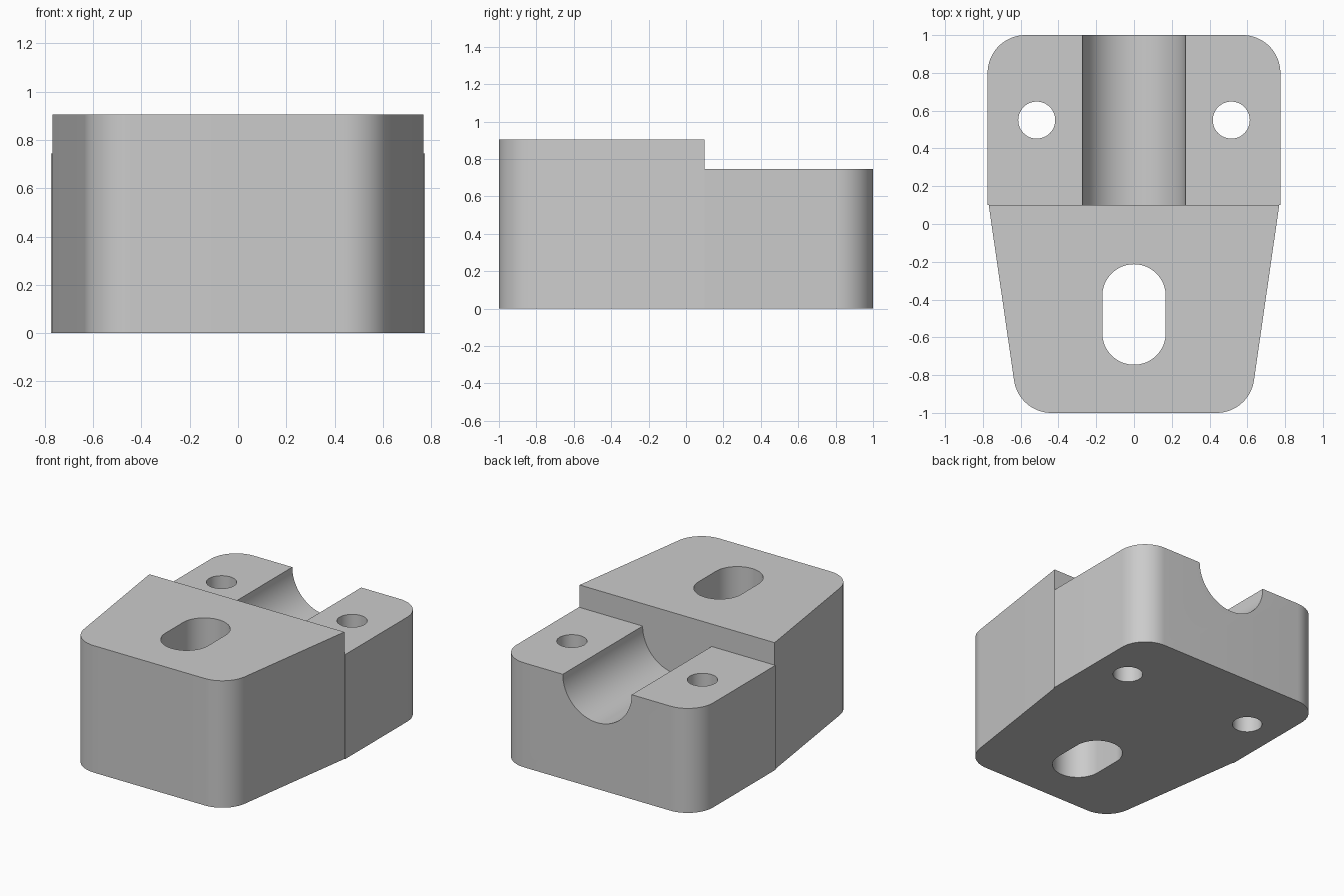
import bpy
import bmesh
import math
from mathutils import Matrix

cube = bpy.data.objects.get("Cube")
if cube:
    bpy.data.objects.remove(cube, do_unlink=True)

STEP_Y, REAR_TOP, FRONT_TOP = 0.1, 0.745, 0.905

grey = bpy.data.materials.new("light_grey")
grey.use_nodes = True
grey.diffuse_color = (0.6, 0.6, 0.6, 1)
grey.node_tree.nodes["Principled BSDF"].inputs["Base Color"].default_value = (0.6, 0.6, 0.6, 1)


def arc(cx, cy, r, start, end, steps=16):
    angles = [math.radians(start + (end - start) * i / steps) for i in range(steps + 1)]
    return [(cx + r * math.cos(a), cy + r * math.sin(a)) for a in angles]


def prism(name, outline, low, high, matrix=Matrix()):
    """Extrude a counter-clockwise outline from low to high."""
    bm = bmesh.new()
    base = bm.faces.new([bm.verts.new((x, y, low)) for x, y in outline])
    ext = bmesh.ops.extrude_face_region(bm, geom=[base], use_keep_orig=True)
    top = [v for v in ext["geom"] if isinstance(v, bmesh.types.BMVert)]
    bmesh.ops.translate(bm, verts=top, vec=(0, 0, high - low))
    bmesh.ops.recalc_face_normals(bm, faces=bm.faces)
    bm.transform(matrix)
    mesh = bpy.data.meshes.new(name)
    bm.to_mesh(mesh)
    bm.free()
    mesh.materials.append(grey)
    obj = bpy.data.objects.new(name, mesh)
    bpy.context.collection.objects.link(obj)
    return obj


def activate(obj):
    bpy.ops.object.select_all(action='DESELECT')
    obj.select_set(True)
    bpy.context.view_layer.objects.active = obj


def cut(body, cutter):
    cutter.hide_render = True
    mod = body.modifiers.new("cut", 'BOOLEAN')
    mod.operation, mod.solver, mod.object = 'DIFFERENCE', 'EXACT', cutter
    activate(body)
    bpy.ops.object.modifier_apply(modifier=mod.name)
    bpy.data.objects.remove(cutter, do_unlink=True)


# Tapered front block with rounded corners
taper = 8.26
front = prism("front_block",
              [(0.769, STEP_Y), (-0.769, STEP_Y)]
              + arc(-0.437, -0.8, 0.2, 180 + taper, 270)
              + arc(0.437, -0.8, 0.2, 270, 360 - taper), 0, FRONT_TOP)

# Vertical slot through the front block
cut(front, prism("slot_cutter",
                 arc(0, -0.381, 0.168, 0, 180, 32) + arc(0, -0.577, 0.168, 180, 360, 32),
                 -0.1, 1.1))

# Lower rear block with rounded corners
rear = prism("rear_block",
             [(-0.775, STEP_Y), (0.775, STEP_Y)]
             + arc(0.575, 0.8, 0.2, 0, 90) + arc(-0.575, 0.8, 0.2, 90, 180), 0, REAR_TOP)

# Half-round groove along the rear block, closed by the front block
cut(rear, prism("groove_cutter",
                arc(0, REAR_TOP, 0.272, 180, 360, 40) + [(0.272, 1), (-0.272, 1)],
                -1.2, 0, Matrix.Rotation(math.pi / 2, 4, 'X')))

# Screw holes either side of the groove
for side in (-1, 1):
    cut(rear, prism("hole_cutter", arc(side * 0.515, 0.55, 0.098, 0, 360, 48)[:-1], -0.1, 1.1))

for block in (front, rear):
    activate(block)
    bpy.ops.object.shade_smooth_by_angle(angle=math.radians(25))
